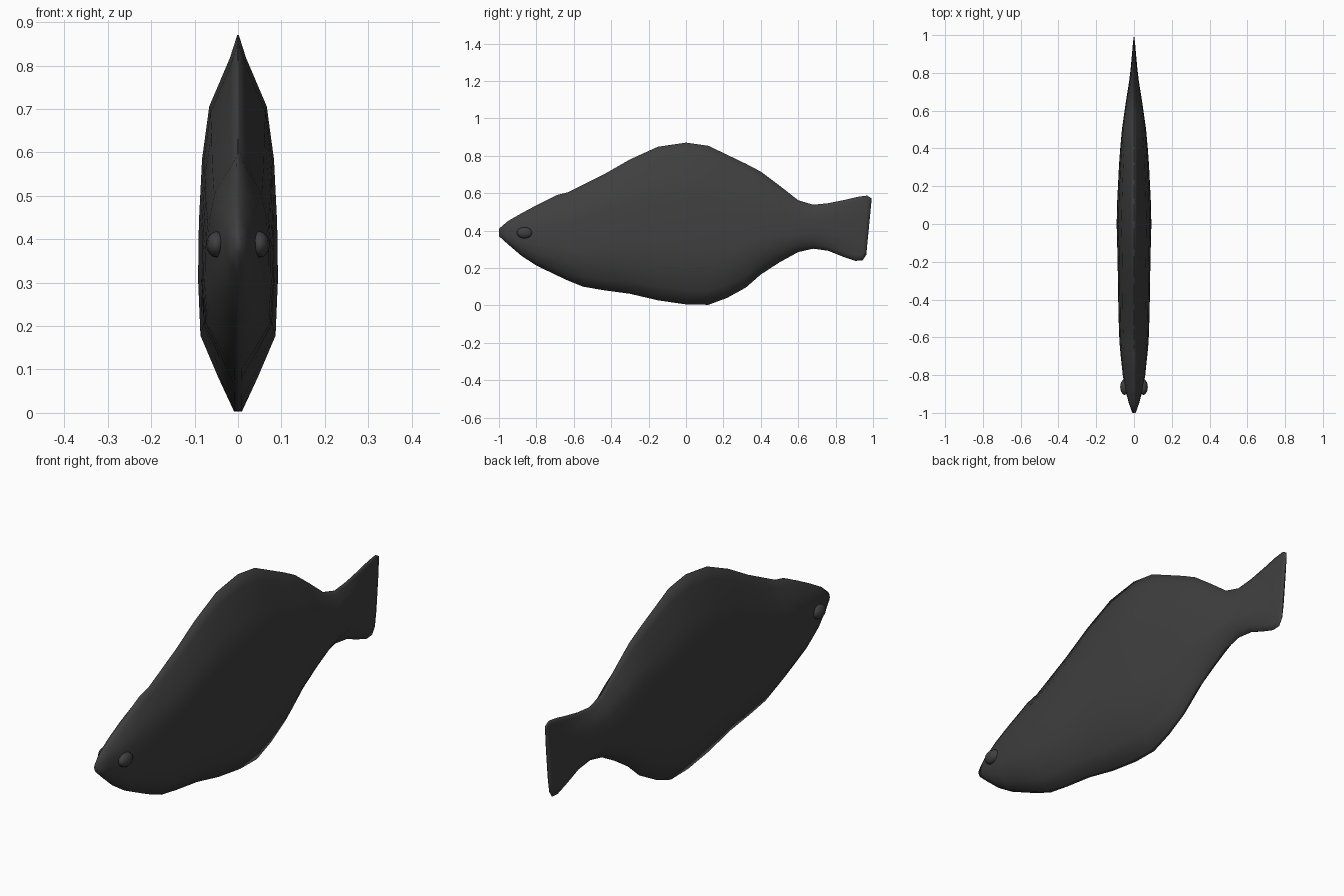
import bpy, bmesh, math

# dark skin
skin = bpy.data.materials.new("dark_skin")
skin.diffuse_color = (0.05, 0.05, 0.05, 1)

# stations along the fish: y, bottom z, top z, half width
STATIONS = [
    (-1.00, 0.37, 0.41, 0.009), (-0.95, 0.325, 0.452, 0.027),
    (-0.88, 0.265, 0.492, 0.046), (-0.80, 0.213, 0.535, 0.060),
    (-0.69, 0.16, 0.59, 0.072), (-0.63, 0.132, 0.605, 0.077),
    (-0.55, 0.10, 0.645, 0.080), (-0.44, 0.081, 0.70, 0.083),
    (-0.30, 0.062, 0.78, 0.085), (-0.15, 0.027, 0.848, 0.088),
    (0.00, 0.005, 0.87, 0.092), (0.12, 0.003, 0.853, 0.089),
    (0.22, 0.040, 0.805, 0.084), (0.32, 0.095, 0.757, 0.079),
    (0.40, 0.165, 0.715, 0.073), (0.50, 0.23, 0.64, 0.064),
    (0.60, 0.285, 0.562, 0.050), (0.68, 0.303, 0.538, 0.038),
    (0.76, 0.292, 0.546, 0.025), (0.84, 0.26, 0.562, 0.016),
    (0.91, 0.238, 0.58, 0.010), (0.955, 0.24, 0.587, 0.006),
    (0.977, 0.27, 0.572, 0.003),
]
# trunk cross-section: height fraction, width fraction
TRUNK = [(0, 0.1), (0.09, 0.5), (0.2, 0.94), (0.35, 1.0), (0.5, 0.98),
         (0.67, 0.90), (0.81, 0.72), (0.94, 0.2), (1.0, 0.02)]


def half_section(y):
    # head is rounder than the slab-sided trunk
    k = max(0.0, min(1.0, (-y - 0.6) / 0.3)) * 0.7
    return [(t, w * (1 - k) + k * math.sqrt(max(0.01, 1 - (2 * t - 1) ** 2)))
            for t, w in TRUNK]


# body with tail fin, lofted
bm = bmesh.new()
rings = []
for i, (y, lo, hi, w) in enumerate(STATIONS):
    half = half_section(y)
    pts = [(f * w, t) for t, f in half] + [(-f * w, t) for t, f in reversed(half)]
    ring = []
    for x, t in pts:
        # slanted, slightly scalloped tail edge
        slant = 0.03 * (t - 0.45) * max(0.0, (y - 0.85) / 0.13)
        ring.append(bm.verts.new((x, y + slant, lo + t * (hi - lo))))
    rings.append(ring)
n = len(rings[0])
for a, b in zip(rings, rings[1:]):
    for j in range(n):
        k = (j + 1) % n
        bm.faces.new((a[j], a[k], b[k], b[j]))
bm.faces.new(rings[0])
bm.faces.new(rings[-1])
bmesh.ops.recalc_face_normals(bm, faces=bm.faces)
mesh = bpy.data.meshes.new("fish_body")
bm.to_mesh(mesh)
bm.free()
for p in mesh.polygons:
    p.use_smooth = True
mesh.materials.append(skin)
bpy.context.collection.objects.link(bpy.data.objects.new("fish_body", mesh))

# eye bumps
for side, label in ((1, "right"), (-1, "left")):
    bpy.ops.mesh.primitive_uv_sphere_add(
        segments=12, ring_count=8, radius=1, location=(side * 0.05, -0.863, 0.388))
    eye = bpy.context.object
    eye.name = label + "_eye"
    eye.scale = (0.023, 0.042, 0.030)
    eye.data.materials.append(skin)
    bpy.ops.object.shade_smooth()
